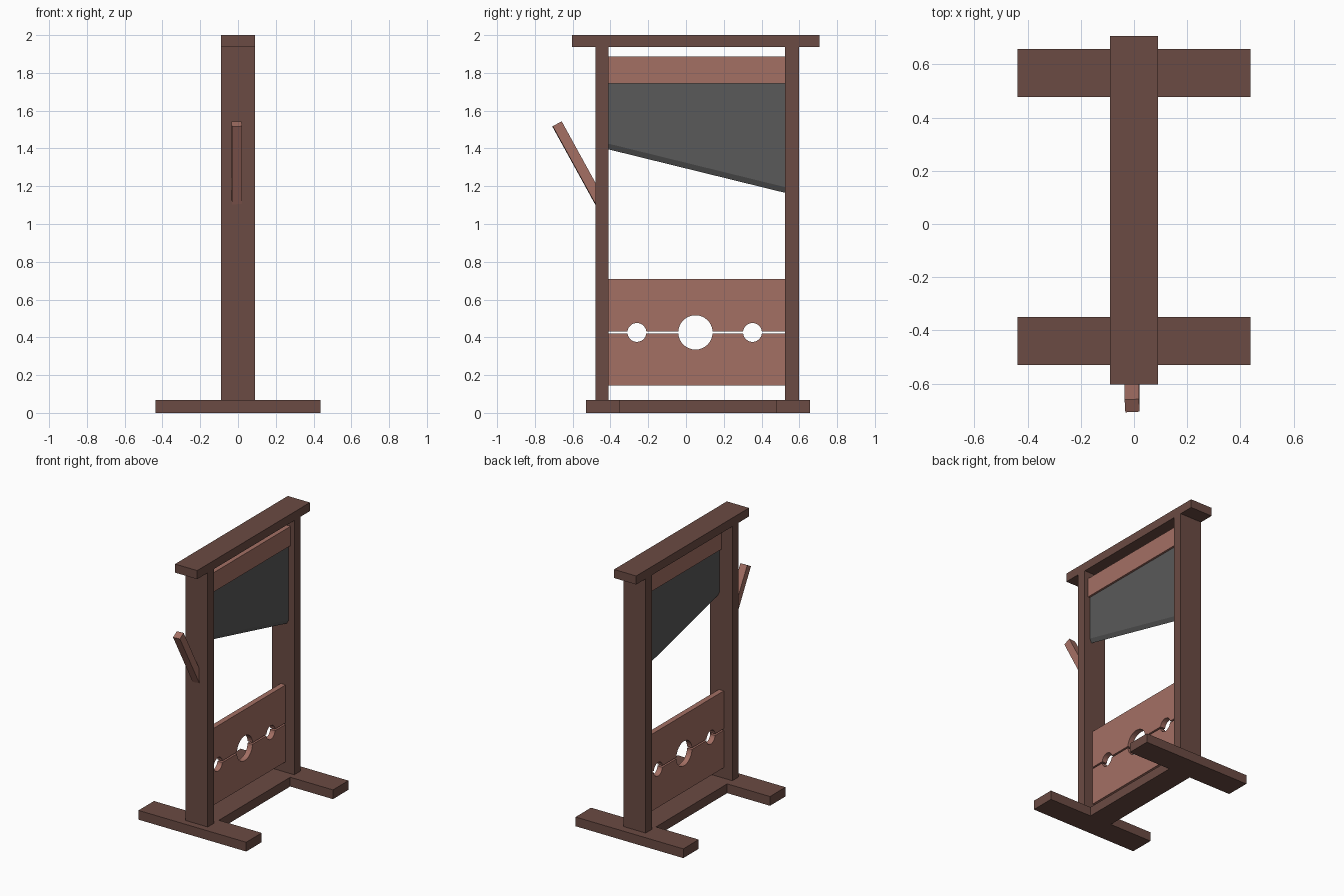
import bpy, bmesh, math
from mathutils import Vector, Matrix

if "Cube" in bpy.data.objects:
    bpy.data.objects.remove(bpy.data.objects["Cube"])


def material(name, rgb):
    m = bpy.data.materials.new(name)
    m.diffuse_color = (*rgb, 1)
    m.use_nodes = True
    m.node_tree.nodes["Principled BSDF"].inputs["Base Color"].default_value = m.diffuse_color
    return m


DARK = material("dark_wood", (0.147, 0.07, 0.056))
LIGHT = material("light_wood", (0.37, 0.16, 0.127))
STEEL = material("dark_steel", (0.1, 0.1, 0.1))


def finish(bm, name, mat):
    bmesh.ops.recalc_face_normals(bm, faces=bm.faces)
    me = bpy.data.meshes.new(name)
    bm.to_mesh(me)
    bm.free()
    me.materials.append(mat)
    ob = bpy.data.objects.new(name, me)
    bpy.context.collection.objects.link(ob)
    return ob


def box(name, x, y, z, mat):
    bm = bmesh.new()
    bmesh.ops.create_cube(bm, size=1)
    for v in bm.verts:
        v.co = Vector([(a + b) / 2 + c * (b - a) for (a, b), c in zip((x, y, z), v.co)])
    return finish(bm, name, mat)


def plate(name, profile, x0, x1, mat):
    """Extrude a (y, z) outline along x."""
    bm = bmesh.new()
    f = bm.faces.new([bm.verts.new((x0, y, z)) for y, z in profile])
    r = bmesh.ops.extrude_face_region(bm, geom=[f])
    bmesh.ops.translate(bm, vec=(x1 - x0, 0, 0),
                        verts=[v for v in r["geom"] if isinstance(v, bmesh.types.BMVert)])
    return finish(bm, name, mat)


W = 0.09            # half width of the timbers
Y0, Y1 = -0.41, 0.525   # inner faces of the posts

# Frame: feet, base beam, posts, top beam
for side, fy, py in (("front", (-0.53, -0.35), (-0.48, Y0)),
                     ("back", (0.478, 0.657), (Y1, 0.597))):
    box(side + "_foot", (-0.438, 0.438), fy, (0, 0.068), DARK)
    box(side + "_post", (-W, W), py, (0.068, 1.937), DARK)
box("base_beam", (-W, W), (-0.35, 0.478), (0, 0.068), DARK)
box("top_beam", (-W, W), (-0.603, 0.707), (1.937, 2.0), DARK)

# Lower and upper boards with half-round openings along the split
MID, GAP = 0.426, 0.006
HOLES = ((-0.26, 0.05), (0.05, 0.091), (0.352, 0.05))
for name, s, outer in (("lower_board", -1, 0.145), ("upper_board", 1, 0.71)):
    edge = [(Y0, MID + s * GAP)]
    for cy, r in HOLES:
        a0 = math.asin(GAP / r)
        for i in range(17):
            a = math.pi - a0 - (math.pi - 2 * a0) * i / 16
            edge.append((cy + r * math.cos(a), MID + s * r * math.sin(a)))
    edge += [(Y1, MID + s * GAP), (Y1, outer), (Y0, outer)]
    plate(name, edge, -0.02, 0.02, LIGHT)

# Weight block holding the blade
box("blade_holder", (0.0, 0.06), (Y0, Y1), (1.745, 1.887), LIGHT)

# Slanted blade: constant section with a V-shaped cutting edge
bm = bmesh.new()
rings = []
for y, tip in ((Y0, 1.395), (Y1, 1.165)):
    section = ((0.015, 1.745), (0.045, 1.745), (0.045, tip + 0.03), (0.03, tip), (0.015, tip + 0.03))
    rings.append([bm.verts.new((x, y, z)) for x, z in section])
    bm.faces.new(rings[-1])
for i in range(5):
    j = (i + 1) % 5
    bm.faces.new((rings[0][i], rings[0][j], rings[1][j], rings[1][i]))
finish(bm, "blade", STEEL)

# Tilted lever set into the front post
tip, base = Vector((-0.002, -0.683, 1.53)), Vector((-0.007, -0.445, 1.097))
axis = tip - base
lever = box("lever", (-0.027, 0.027), (-0.027, 0.027), (0, axis.length), LIGHT)
tilt = math.atan2(-axis.y, axis.z)
lever.matrix_world = Matrix.Translation(base) @ Matrix.Rotation(tilt, 4, 'X') @ Matrix.Rotation(math.radians(3), 4, 'Z')
